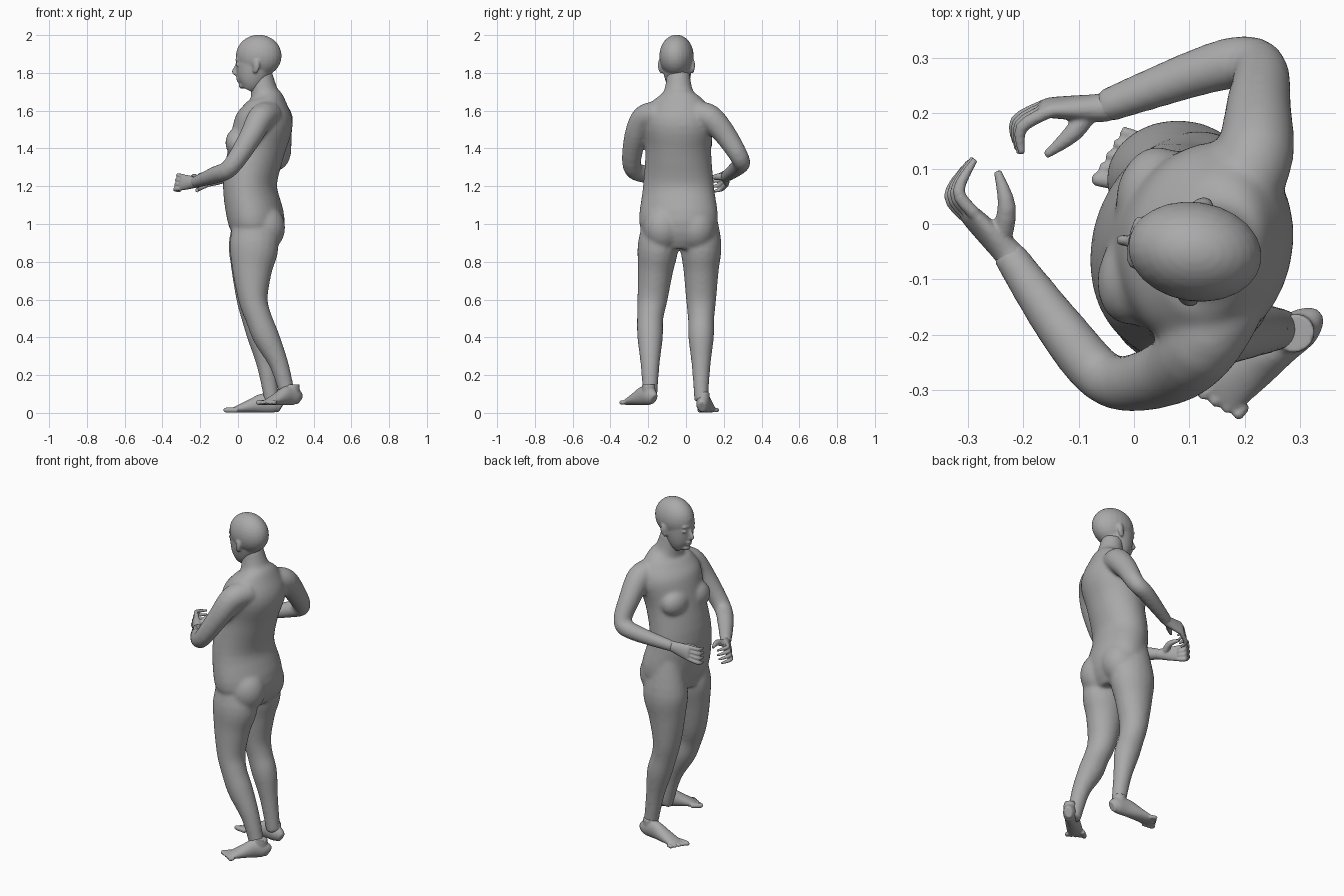
import bpy, bmesh, math
from mathutils import Vector, Matrix

cube = bpy.data.objects.get("Cube")
if cube:
    bpy.data.objects.remove(cube)

GREY = (.4, .4, .4, 1)
skin = bpy.data.materials.new("plain_grey")
skin.use_nodes = True
skin.diffuse_color = GREY
skin.node_tree.nodes["Principled BSDF"].inputs["Base Color"].default_value = GREY

UP = Vector((0, 0, 1))


def facing(yaw):
    """Forward direction of a part; without yaw it looks along -x."""
    angle = math.radians(yaw)
    return Vector((-math.cos(angle), math.sin(angle), 0))


def blend(before, start, end, after, t):
    """Smooth curve between start and end, shaped by their neighbours."""
    leave, arrive = (end - before) / 2, (after - start) / 2
    ease = t * t * (3 - 2 * t)
    return start.lerp(end, ease) + leave * t * (1 - t) ** 2 - arrive * t * t * (1 - t)


def smooth_path(points, steps=4):
    last = len(points) - 1
    path = []
    for i in range(last):
        before, after = points[max(i - 1, 0)], points[min(i + 2, last)]
        path += [blend(before, points[i], points[i + 1], after, j / steps) for j in range(steps)]
    return path + [points[last]]


def tube(bm, centres, along, across, ref, sides=20):
    """Smooth loft through the centres with oval rings, one radius along ref and one across it."""
    path = smooth_path([Vector(c) for c in centres])
    sizes = smooth_path([Vector((a, b, 0)) for a, b in zip(along, across)])
    rings = []
    for i, (centre, size) in enumerate(zip(path, sizes)):
        tangent = path[min(i + 1, len(path) - 1)] - path[max(i - 1, 0)]
        v = tangent.cross(ref).normalized()
        u = v.cross(tangent).normalized()
        angles = [math.tau * k / sides for k in range(sides)]
        rings.append([bm.verts.new(centre + u * size.x * math.cos(a) + v * size.y * math.sin(a))
                      for a in angles])
    for lower, upper in zip(rings, rings[1:]):
        for k in range(sides):
            bm.faces.new((lower[k - 1], lower[k], upper[k], upper[k - 1]))
    bm.faces.new(rings[0])
    bm.faces.new(rings[-1])


def blob(bm, centre, radii, yaw=0):
    matrix = (Matrix.Translation(centre) @ Matrix.Rotation(math.radians(-yaw), 4, 'Z')
              @ Matrix.Diagonal((*radii, 1)))
    bmesh.ops.create_uvsphere(bm, u_segments=24, v_segments=16, radius=1, matrix=matrix)


def fuse(name, bm, voxel, rounds):
    """Merge the overlapping shapes into one smooth skin."""
    bmesh.ops.recalc_face_normals(bm, faces=bm.faces)
    mesh = bpy.data.meshes.new(name)
    bm.to_mesh(mesh)
    bm.free()
    obj = bpy.data.objects.new(name, mesh)
    bpy.context.collection.objects.link(obj)
    remesh = obj.modifiers.new("merge", 'REMESH')
    remesh.mode = 'VOXEL'
    remesh.voxel_size = voxel
    remesh.use_smooth_shade = True
    obj.modifiers.new("soften", 'SMOOTH').iterations = rounds
    graph = bpy.context.evaluated_depsgraph_get()
    result = bpy.data.meshes.new_from_object(obj.evaluated_get(graph))
    obj.modifiers.clear()
    obj.data = result
    result.materials.clear()
    result.materials.append(skin)


# Torso and neck: height, x, half depth, half width
TORSO = [(.88, .09, .1, .13), (1, .1, .145, .21), (1.2, .063, .14, .19), (1.4, .1, .148, .175),
         (1.55, .14, .15, .19), (1.65, .15, .1, .14), (1.7, .14, .072, .08), (1.8, .12, .06, .06)]
body = bmesh.new()
heights, xs, depths, widths = zip(*TORSO)
chest_yaw = 13
forward = facing(chest_yaw)
side = UP.cross(forward)
tube(body, [(x, -.04, z) for x, z in zip(xs, heights)], depths, widths, forward, sides=32)

# Chest and buttocks
chest = Vector((.1, -.04, 1.43))
for sign in (-1, 1):
    blob(body, chest + forward * .085 + side * sign * .075, (.066, .09, .08), chest_yaw)
    blob(body, (.14, sign * .088 - .035, .98), (.11, .105, .125))

# Legs: the left one steps back and leans outward
LEG_HEIGHTS = (1.1, .9, .75, .6, .5, .4, .25, .06)
LEG_DEPTHS = (.08, .13, .105, .078, .07, .07, .05, .04)
LEG_WIDTHS = (.07, .108, .093, .08, .07, .068, .05, .036)
LEG_XS = {"right": (.07, .08, .07, .07, .09, .12, .15, .18),
          "left": (.07, .085, .075, .08, .11, .15, .22, .27)}
for name, xs in LEG_XS.items():
    ys = [.08 if name == "right" else max(-.13 - i * .016, -.19) for i in range(len(xs))]
    tube(body, zip(xs, ys, LEG_HEIGHTS), LEG_DEPTHS, LEG_WIDTHS, facing(0))

# Arms: from the collar over shoulder, biceps, elbow and forearm to the wrist
ARM_RADII = (.07, .07, .06, .049, .046, .031)
ARMS = {
    "left": [(.17, -.14, 1.58), (.12, -.22, 1.56), (.06, -.27, 1.45),
             (-.04, -.285, 1.3), (-.12, -.205, 1.26), (-.23, -.05, 1.22)],
    "right": [(.2, .07, 1.58), (.22, .13, 1.56), (.225, .21, 1.47),
              (.225, .285, 1.35), (.15, .285, 1.31), (-.06, .21, 1.25)],
}
for joints in ARMS.values():
    collar, shoulder, biceps, elbow, forearm, wrist = map(Vector, joints)
    bend_axis = (elbow - shoulder).cross(wrist - elbow)
    tube(body, joints, ARM_RADII, ARM_RADII, bend_axis)
fuse("body", body, .009, 14)


# Feet: each row sits on the sole, toes get shorter away from the big one
def foot(name, heel, yaw, inner, scale):
    bm = bmesh.new()
    heel = Vector(heel)
    ahead = facing(yaw) * scale
    inward = UP.cross(facing(yaw)) * inner
    lengths = (0, .03, .09, .16, .25)
    half_heights = (.03, .045, .052, .036, .014)
    half_widths = (.02, .035, .037, .042, .045)
    centres = [heel + ahead * d + UP * h for d, h in zip(lengths, half_heights)]
    tube(bm, centres, half_heights, half_widths, UP)
    ankle = heel + ahead * .05 + UP * .05
    tube(bm, [ankle, ankle + UP * .06], (.04, .036), (.034, .034), ahead)
    for toe in range(5):
        radius = .0105 if toe else .014
        start = heel + ahead * .22 + inward * (.04 - toe * .021) + UP * .015
        end = start + ahead * (.075 - toe * .01) - inward * toe * .002
        taper = (radius, radius, radius / 2)
        tube(bm, [start, start.lerp(end, .8), end], taper, taper, UP)
    fuse(name + "_foot", bm, .005, 4)


foot("right", (.23, .085, 0), 7, 1, 1.03)
foot("left", (.325, -.17, .04), -39, -1, .88)

# Head: skull, jaw and face, turned a little to the right
head = bmesh.new()
head_yaw = 9
ahead = facing(head_yaw)
aside = UP.cross(ahead)
middle = Vector((.11, -.05, 1.89))


def at(front, out, up):
    return middle + ahead * front + aside * out + UP * up


blob(head, middle, (.122, .09, .112), head_yaw)
JAW = [(.06, -.178, .038, .035), (.045, -.145, .068, .058), (.03, -.09, .09, .073), (.012, 0, .111, .081)]
fronts, ups, depths, widths = zip(*JAW)
tube(head, [at(f, 0, u) for f, u in zip(fronts, ups)], depths, widths, ahead, sides=28)
nose = (.007, .008, .011, .01)
tube(head, [at(.114, 0, -.03), at(.122, 0, -.055), at(.134, 0, -.085), at(.115, 0, -.098)], nose, nose, ahead)
blob(head, at(.11, 0, -.02), (.013, .05, .012), head_yaw)
blob(head, at(.11, 0, -.118), (.013, .024, .007), head_yaw)
blob(head, at(.106, 0, -.133), (.013, .021, .008), head_yaw)
blob(head, at(.09, 0, -.158), (.018, .026, .016), head_yaw)
for sign in (-1, 1):
    blob(head, at(.107, sign * .034, -.047), (.01, .015, .009), head_yaw)
    blob(head, at(0, sign * .086, -.05), (.02, .013, .036), head_yaw + sign * 20)
    blob(head, at(.005, sign * .084, -.075), (.014, .01, .018), head_yaw)
fuse("head", head, .006, 5)


# Hands: palm on the wrist, four curled fingers stacked upward and a thumb
def hand(name, knuckle, bend, tip, thumb_base, thumb_tip):
    bm = bmesh.new()
    wrist, elbow_side = (Vector(p) for p in (ARMS[name][-1], ARMS[name][-2]))
    knuckle, bend, tip, thumb_base, thumb_tip = map(Vector, (knuckle, bend, tip, thumb_base, thumb_tip))
    stack = (UP + (thumb_tip - bend) * 3).normalized()
    palm = [wrist.lerp(elbow_side, .1), wrist, wrist.lerp(knuckle, .5), knuckle, knuckle.lerp(bend, .2)]
    tube(bm, palm, (.029, .03, .038, .043, .036), (.028, .026, .022, .017, .01), stack)
    for finger, reach in enumerate((.92, 1, .96, .82)):
        offset = stack * (.033 - finger * .022)
        end = bend.lerp(tip, reach) + offset * 1.2
        path = [knuckle + offset, bend + offset * 1.15, end]
        radii = (.012, .0115, .006)
        tube(bm, path, radii, radii, stack, sides=12)
    radii = (.02, .017, .007)
    tube(bm, [wrist.lerp(knuckle, .2), thumb_base, thumb_tip], radii, radii, stack, sides=12)
    fuse(name + "_hand", bm, .004, 3)


hand("left", (-.295, .015, 1.22), (-.325, .055, 1.22), (-.293, .118, 1.21), (-.23, .03, 1.25), (-.247, .096, 1.25))
hand("right", (-.155, .21, 1.24), (-.208, .18, 1.22), (-.208, .128, 1.21), (-.11, .165, 1.25), (-.16, .124, 1.24))
